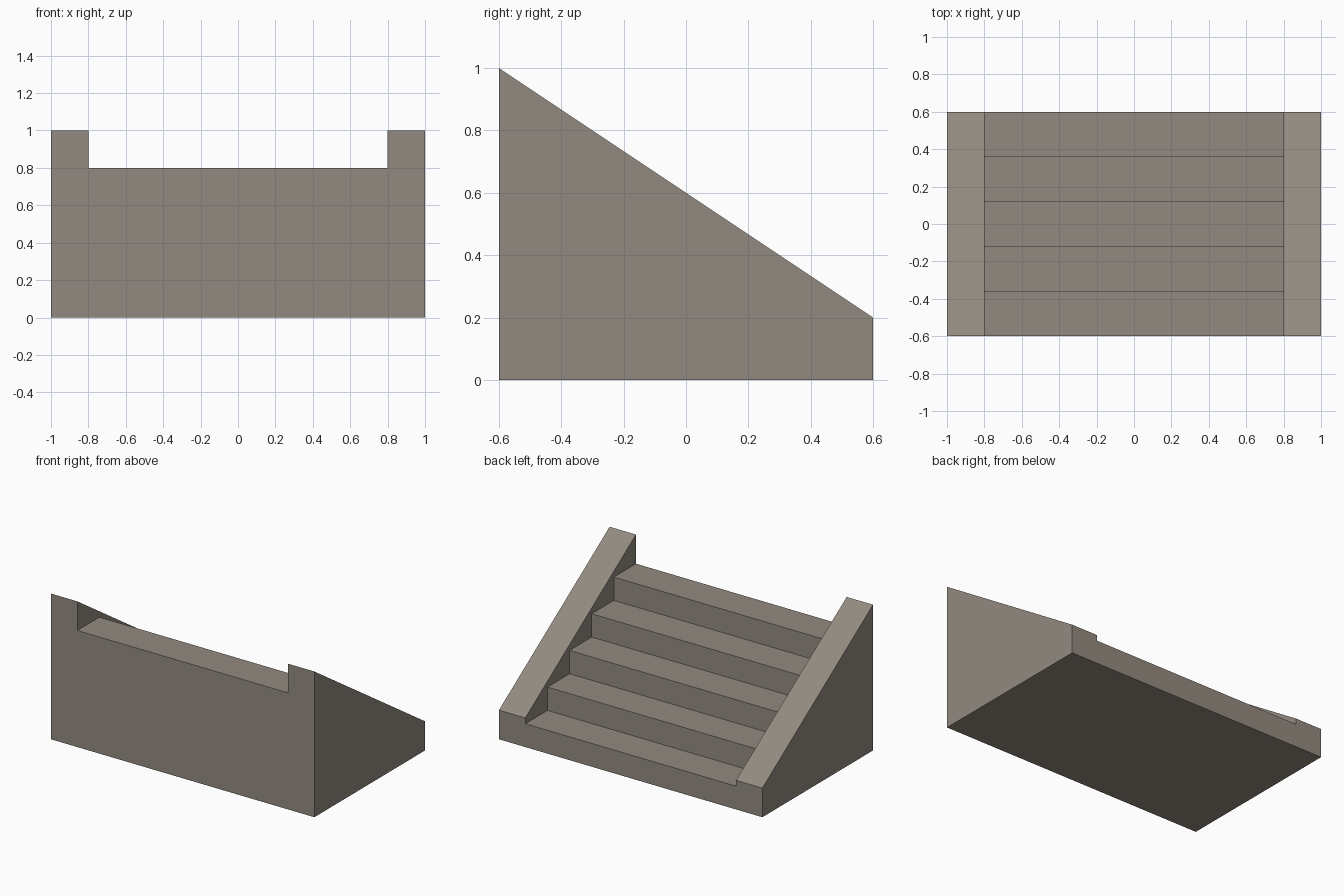
import bpy, bmesh

if "Cube" in bpy.data.objects:
    bpy.data.objects.remove(bpy.data.objects["Cube"])

STEPS, TREAD, RISE = 5, 0.24, 0.16
BACK = 0.6

stone = bpy.data.materials.new("warm grey stone")
stone.diffuse_color = (0.29, 0.255, 0.215, 1)
stone.use_nodes = True
stone.node_tree.nodes["Principled BSDF"].inputs["Base Color"].default_value = stone.diffuse_color


def extrude_profile(name, profile, half_width):
    """Extrude a (y, z) profile along x, centred on x = 0."""
    bm = bmesh.new()
    face = bm.faces.new([bm.verts.new((-half_width, y, z)) for y, z in profile])
    ext = bmesh.ops.extrude_face_region(bm, geom=[face])
    verts = [v for v in ext["geom"] if isinstance(v, bmesh.types.BMVert)]
    bmesh.ops.translate(bm, verts=verts, vec=(2 * half_width, 0, 0))
    bmesh.ops.recalc_face_normals(bm, faces=bm.faces)
    mesh = bpy.data.meshes.new(name)
    bm.to_mesh(mesh)
    bm.free()
    mesh.materials.append(stone)
    obj = bpy.data.objects.new(name, mesh)
    bpy.context.collection.objects.link(obj)
    return obj


# Sloped block: its sides remain as the two ramped side walls
stairs = extrude_profile("staircase", [(-0.6, 0), (0.6, 0), (0.6, 0.2), (-0.6, 1)], 1.0)

# Cutter: everything above the stepped line, between the side walls
line = [(BACK + 0.2, RISE)]
for i in range(1, STEPS):
    y = BACK - i * TREAD
    line += [(y, i * RISE), (y, (i + 1) * RISE)]
line += [(-0.8, STEPS * RISE), (-0.8, 1.3), (BACK + 0.2, 1.3)]
cutter = extrude_profile("step_cutter", line, 0.8)
cutter.hide_render = True

# Carve the steps, then discard the cutter
mod = stairs.modifiers.new("carve steps", "BOOLEAN")
mod.operation, mod.solver, mod.object = "DIFFERENCE", "EXACT", cutter
bpy.context.view_layer.objects.active = stairs
bpy.ops.object.modifier_apply(modifier=mod.name)
bpy.data.objects.remove(cutter, do_unlink=True)
